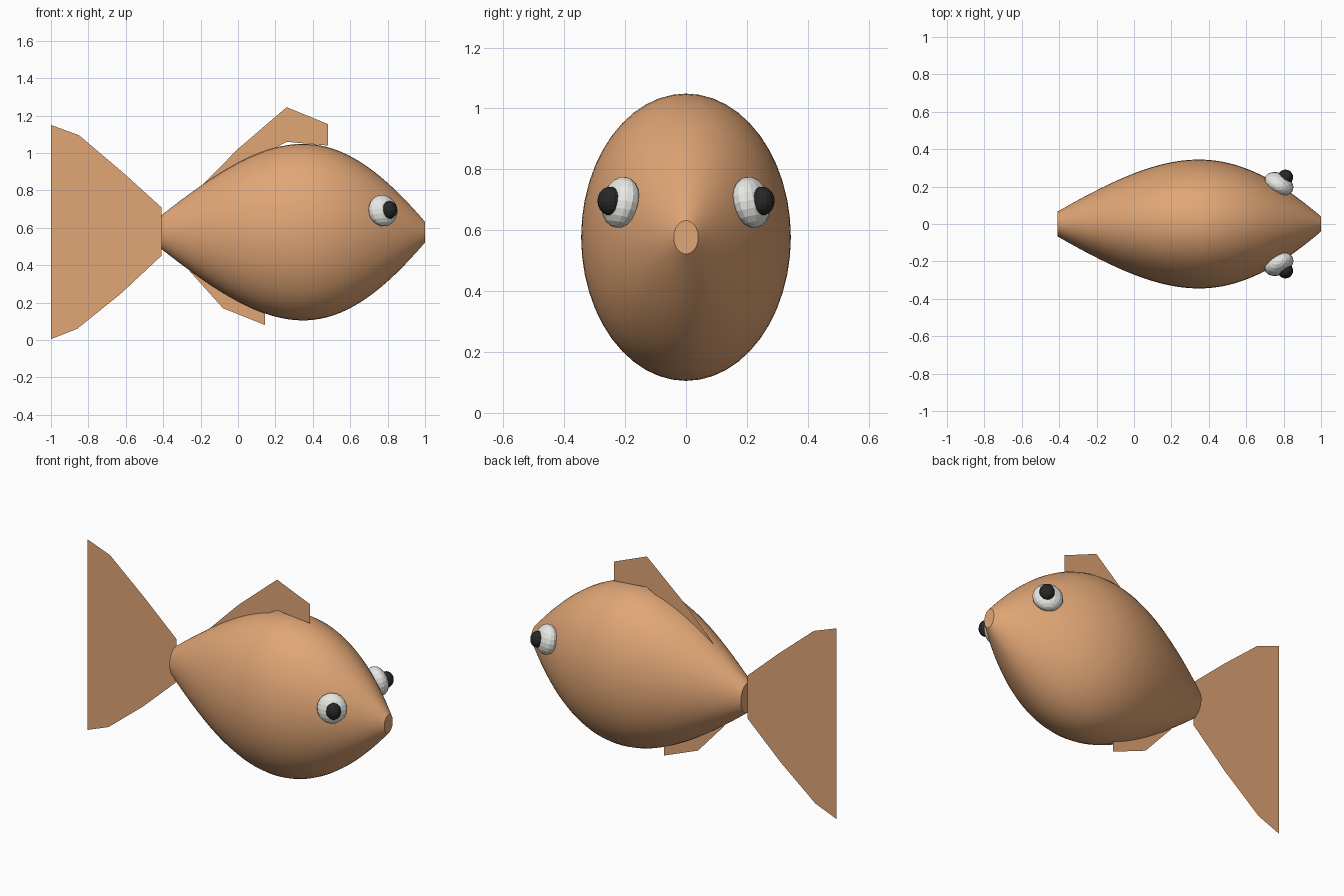
import bpy
import bmesh
import math
from mathutils import Vector

if "Cube" in bpy.data.objects:
    bpy.data.objects.remove(bpy.data.objects["Cube"])


def material(name, color):
    m = bpy.data.materials.new(name)
    m.diffuse_color = (*color, 1)
    m.use_nodes = True
    m.node_tree.nodes["Principled BSDF"].inputs["Base Color"].default_value = m.diffuse_color
    return m


ORANGE = material("orange scales", (0.75, 0.38, 0.18))
WHITE = material("eye white", (0.80, 0.80, 0.77))
BLACK = material("pupil black", (0.02, 0.02, 0.02))


def make_object(name, bm, mat):
    me = bpy.data.meshes.new(name)
    bm.to_mesh(me)
    bm.free()
    me.materials.append(mat)
    ob = bpy.data.objects.new(name, me)
    bpy.context.collection.objects.link(ob)
    return ob


# Body: elliptical rings following one smooth curve of half heights
CENTER_Z, WIDTH_RATIO = 0.577, 0.73
PROFILE = [Vector(p) for p in ((-0.41, 0.09), (0.2, 0.57), (0.5, 0.64), (1.0, 0.055))]
STEPS, SIDES = 36, 48


def profile_point(t):
    a, b, c, d = PROFILE
    s = 1 - t
    return a * s**3 + b * 3 * s * s * t + c * 3 * s * t * t + d * t**3


bm = bmesh.new()
rings = []
for i in range(STEPS + 1):
    x, h = profile_point(i / STEPS)
    ring = []
    for k in range(SIDES):
        a = 2 * math.pi * k / SIDES
        ring.append(bm.verts.new((x, h * WIDTH_RATIO * math.cos(a), CENTER_Z + h * math.sin(a))))
    rings.append(ring)
for r0, r1 in zip(rings, rings[1:]):
    for k in range(SIDES):
        n = (k + 1) % SIDES
        bm.faces.new((r0[k], r0[n], r1[n], r1[k]))
# Flat mouth and tail stump
bm.faces.new(rings[0])
bm.faces.new(rings[-1])
bmesh.ops.recalc_face_normals(bm, faces=bm.faces)
body = make_object("body", bm, ORANGE)
bpy.context.view_layer.objects.active = body
body.select_set(True)
bpy.ops.object.shade_smooth_by_angle(angle=math.radians(35))
body.select_set(False)


# Fins: paper-thin sheets on the middle plane
def fin(name, outline):
    bm = bmesh.new()
    face = bm.faces.new([bm.verts.new((x, 0, z)) for x, z in outline])
    bmesh.ops.triangulate(bm, faces=[face])
    make_object(name, bm, ORANGE)


fin("tail_fin", [(-1, 0.005), (-0.86, 0.06), (-0.63, 0.245), (-0.41, 0.45),
                 (-0.41, 0.71), (-0.62, 0.9), (-0.85, 1.095), (-1, 1.15)])
fin("dorsal_fin", [(-0.22, 0.80), (0.26, 1.06), (0.48, 1.04),
                   (0.48, 1.155), (0.26, 1.245), (0, 1.022)])
fin("belly_fin", [(-0.26, 0.37), (-0.08, 0.17), (0.145, 0.08), (0.145, 0.16)])


# Eyes: flattened faceted balls lying on the head, with ball pupils
def ball(name, mat, center, radii, direction=None, segments=16, rows=10):
    bm = bmesh.new()
    bmesh.ops.create_uvsphere(bm, u_segments=segments, v_segments=rows, radius=1)
    bmesh.ops.scale(bm, vec=radii, verts=bm.verts)
    ob = make_object(name, bm, mat)
    ob.location = center
    if direction:
        ob.rotation_euler = Vector(direction).to_track_quat('Y', 'Z').to_euler()


for side, s in (("right", -1), ("left", 1)):
    ball(side + "_eye", WHITE, (0.775, s * 0.215, 0.692), (0.083, 0.055, 0.085),
         (0.45, s * 0.85, 0.22))
    ball(side + "_pupil", BLACK, (0.81, s * 0.25, 0.696), (0.041, 0.041, 0.047))
